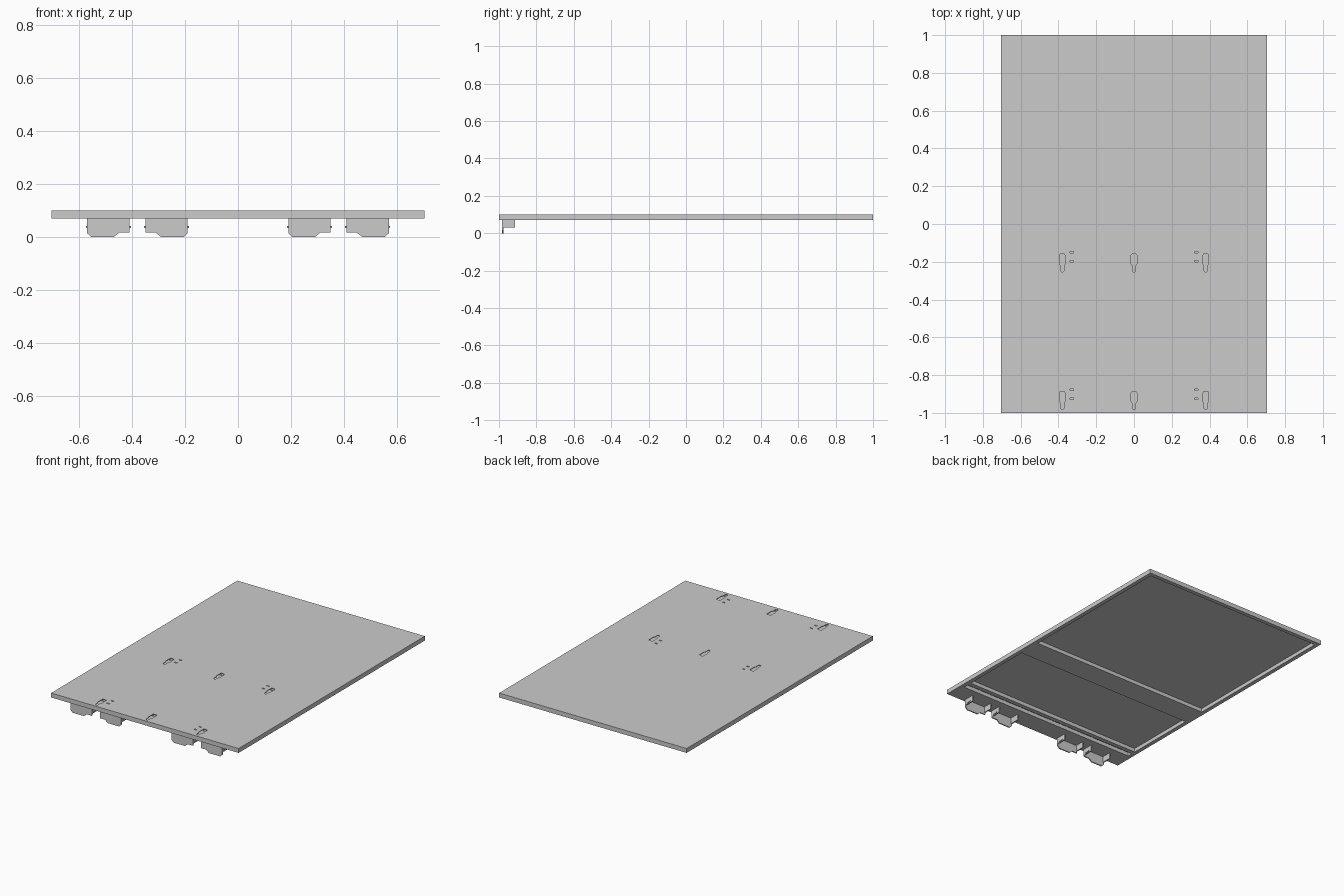
import bpy
import math
from mathutils import Matrix

if "Cube" in bpy.data.objects:
    bpy.data.objects.remove(bpy.data.objects["Cube"])


def collect(obj):
    bpy.context.scene.collection.objects.link(obj)
    return obj


def box(name, x0, x1, y0, y1, z0, z1):
    bpy.ops.mesh.primitive_cube_add(
        size=1, location=((x0 + x1) / 2, (y0 + y1) / 2, (z0 + z1) / 2))
    ob = bpy.context.object
    ob.name = name
    ob.scale = (x1 - x0, y1 - y0, z1 - z0)
    return ob


def sheet(name, loops, thickness, matrix):
    """Flat sheet from an outline plus hole loops, thickness centred on its plane."""
    cu = bpy.data.curves.new(name, 'CURVE')
    cu.dimensions = '2D'
    cu.fill_mode = 'BOTH'
    cu.extrude = thickness / 2
    for loop in loops:
        sp = cu.splines.new('POLY')
        sp.points.add(len(loop) - 1)
        for p, (x, y) in zip(sp.points, loop):
            p.co = (x, y, 0, 1)
        sp.use_cyclic_u = True
    tmp = collect(bpy.data.objects.new(name + "_curve", cu))
    dg = bpy.context.evaluated_depsgraph_get()
    me = bpy.data.meshes.new_from_object(tmp.evaluated_get(dg))
    bpy.data.objects.remove(tmp)
    me.transform(matrix)
    for f in me.polygons:
        f.use_smooth = False
    return collect(bpy.data.objects.new(name, me))


def rect(x0, x1, y0, y1):
    return [(x0, y0), (x1, y0), (x1, y1), (x0, y1)]


def keyhole(cx, top):
    r, R = 0.009, 0.015
    pts = [(cx - R + 0.004, top), (cx - R, top - 0.005), (cx - R, top - 0.052), (cx - r, top - 0.06)]
    pts += [(cx - r * math.cos(a), top - 0.085 - r * math.sin(a))
            for a in (i * math.pi / 8 for i in range(9))]
    return pts + [(cx + r, top - 0.06), (cx + R, top - 0.052), (cx + R, top - 0.005), (cx + R - 0.004, top)]


W, Z0, Z1, T = 0.705, 0.07, 0.10, 0.005

# top sheet with two rows of keyholes and small slots
loops = [rect(-W, W, -1, 1)]
for dy in (0, -0.728):
    loops += [keyhole(x, -0.16 + dy) for x in (-0.38, 0, 0.38)]
    for s in (-1, 1):
        for y in (-0.149, -0.196):
            loops.append(rect(s * 0.329 - 0.01, s * 0.329 + 0.01, y + dy - 0.004, y + dy + 0.004))
sheet("top_sheet", loops, T, Matrix.Translation((0, 0, Z1 - T / 2)))

# folded rims
zt = Z1 - T
for s, n in ((-1, "left"), (1, "right")):
    a, b = sorted((s * W, s * (W - 0.028)))
    box(n + "_rim", a, b, -1, 1, Z0, zt)
xi = W - 0.028
box("back_rim", -xi, xi, 0.972, 1, Z0, zt)


# hollow cross channels under the keyhole rows
def channel(name, y0, y1):
    box(name + "_floor", -xi, xi, y0, y1, Z0, Z0 + 0.004)
    box(name + "_front_wall", -xi, xi, y0, y0 + 0.004, Z0 + 0.004, zt)
    box(name + "_back_wall", -xi, xi, y1 - 0.004, y1, Z0 + 0.004, zt)


channel("middle_channel", -0.30, -0.14)
channel("front_channel", -1, -0.865)
box("stiffening_rib", -xi, xi, -0.83, -0.80, Z0, zt)

# hanging brackets: stepped front plate, two side wings and small side bumps
profile = [(-0.08, Z0), (-0.08, 0.015), (-0.064, 0), (0.02, 0),
           (0.042, 0.018), (0.08, 0.018), (0.08, Z0)]
upright = Matrix.Rotation(math.pi / 2, 4, 'X')
for i, (cx, flip) in enumerate(((-0.49, 1), (-0.27, -1), (0.27, 1), (0.49, -1))):
    n = "bracket_%d" % (i + 1)
    sheet(n + "_plate", [[(cx + flip * x, z) for x, z in profile]], 0.008,
          Matrix.Translation((0, -0.98, 0)) @ upright)
    for s in (-1, 1):
        a, b = sorted((cx + s * 0.08, cx + s * 0.072))
        box(n + "_wing", a, b, -0.976, -0.913, 0.03, Z0)
        a, b = sorted((cx + s * 0.08, cx + s * 0.085))
        box(n + "_bump", a, b, -0.962, -0.932, 0.034, 0.042)
